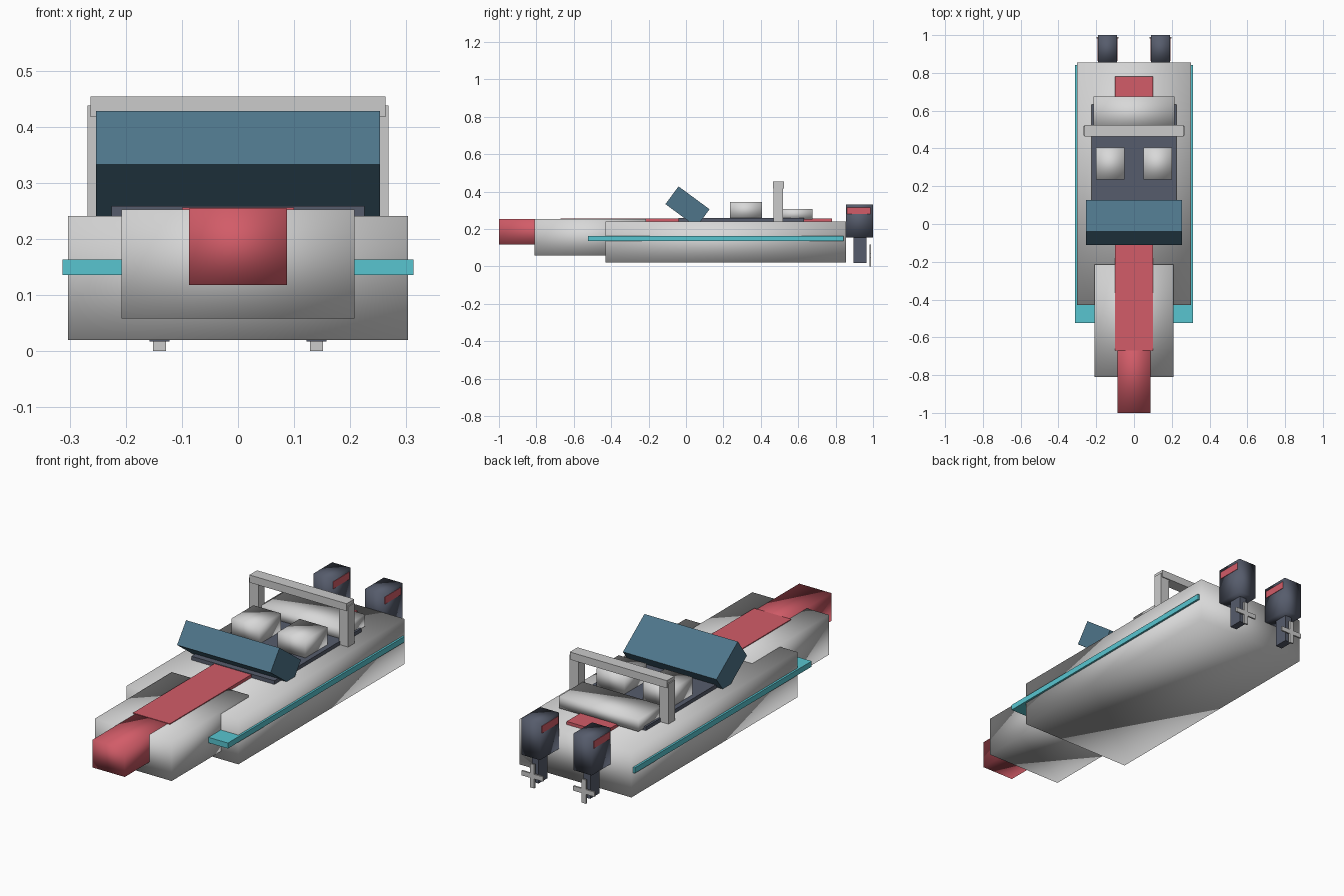
import bpy
from math import radians

cube = bpy.data.objects.get("Cube")
if cube:
    bpy.data.objects.remove(cube, do_unlink=True)


def linear(c):
    c /= 255
    return c / 12.92 if c <= 0.04045 else ((c + 0.055) / 1.055) ** 2.4


def material(name, r, g, b):
    mat = bpy.data.materials.new(name)
    col = (linear(r), linear(g), linear(b), 1)
    mat.use_nodes = True
    mat.diffuse_color = col
    bsdf = next(n for n in mat.node_tree.nodes if n.type == 'BSDF_PRINCIPLED')
    bsdf.inputs["Base Color"].default_value = col
    return mat


white = material("hull white", 216, 216, 216)
grey = material("metal grey", 203, 203, 203)
red = material("racing red", 210, 92, 104)
teal = material("rail teal", 88, 197, 208)
glass = material("windshield blue", 78, 117, 138)
dark = material("dark slate", 86, 92, 108)


def box(name, mat, x, y, z, smooth=False, tilt=0):
    """Box spanning the (low, high) range given on each axis."""
    centre = [(a + b) / 2 for a, b in (x, y, z)]
    bpy.ops.mesh.primitive_cube_add(size=1, location=centre)
    ob = bpy.context.object
    ob.name = name
    ob.scale = [b - a for a, b in (x, y, z)]
    bpy.ops.object.transform_apply(location=False, rotation=False, scale=True)
    ob.rotation_euler.x = tilt
    ob.data.materials.append(mat)
    if smooth:
        bpy.ops.object.shade_smooth()
    return ob


def wide(half, at=0):
    return (at - half, at + half)


# Hull, stepped bow and deck
box("hull", white, wide(0.303), (-0.43, 0.855), (0.02, 0.241), True)
box("bow", white, wide(0.208), (-0.81, -0.215), (0.058, 0.252), True)
box("nose", red, wide(0.087), (-1.0, -0.55), (0.118, 0.254), True)
box("deck_stripe", red, wide(0.1), (-0.67, 0.78), (0.24, 0.256))
box("rub_rail", teal, wide(0.313), (-0.525, 0.842), (0.136, 0.163))
box("cockpit_floor", dark, wide(0.225), (-0.04, 0.632), (0.24, 0.259))

# Tilted windshield
box("windshield", glass, wide(0.253), wide(0.103, 0.008), wide(0.059, 0.319),
    tilt=radians(-36.4))

# Seating
box("rear_bench", white, wide(0.215), (0.49, 0.675), (0.25, 0.308), True)

# Roll bar crosspiece
box("roll_bar_top", grey, wide(0.263), (0.464, 0.523), (0.417, 0.454))

# Paired parts
for side, s in (("left", 1), ("right", -1)):
    box(f"{side}_seat", white, wide(0.075, s * 0.125), (0.235, 0.405),
        (0.255, 0.345), True)
    box(f"{side}_roll_bar_post", grey, wide(0.025, s * 0.243),
        (0.469, 0.518), (0.24, 0.438))

    # Outboard motor with side stripe, leg and cross propeller
    ex = s * 0.14
    box(f"{side}_motor", dark, wide(0.05, ex), (0.855, 1.0), (0.153, 0.331), True)
    box(f"{side}_motor_stripe", red, wide(0.052, ex), (0.862, 0.987), (0.28, 0.315))
    box(f"{side}_motor_leg", dark, wide(0.018, ex), (0.896, 0.966), (0.017, 0.16))
    box(f"{side}_blade_upright", grey, wide(0.0115, ex), (0.982, 0.99), (0, 0.116))
    box(f"{side}_blade_level", grey, wide(0.058, ex), (0.982, 0.99),
        wide(0.0115, 0.058))
